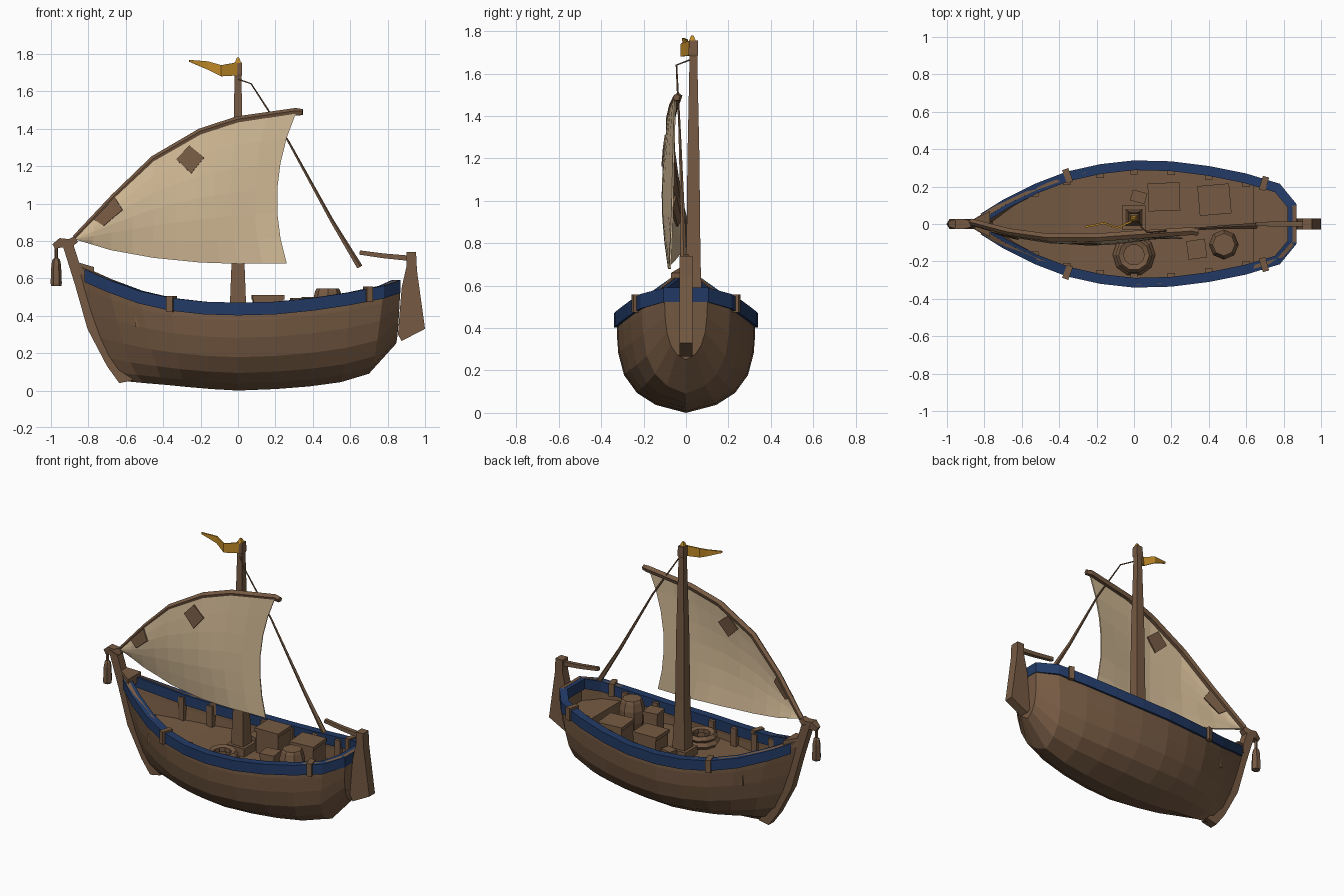
import bpy, bmesh, math
from mathutils import Vector, Matrix

if "Cube" in bpy.data.objects:
    bpy.data.objects.remove(bpy.data.objects["Cube"])


def material(name, rgb):
    m = bpy.data.materials.new(name)
    m.diffuse_color = (*rgb, 1)
    m.use_nodes = True
    m.node_tree.nodes["Principled BSDF"].inputs["Base Color"].default_value = m.diffuse_color
    return m


WOOD = material("brown wood", (0.18, 0.102, 0.056))
BLUE = material("navy paint", (0.016, 0.042, 0.13))
CANVAS = material("cream canvas", (0.66, 0.50, 0.31))
GOLD = material("gold", (0.52, 0.25, 0.02))


def make(name, verts, faces, mat, fix=True):
    me = bpy.data.meshes.new(name)
    me.from_pydata([tuple(v) for v in verts], [], faces)
    if fix:
        bm = bmesh.new()
        bm.from_mesh(me)
        bmesh.ops.recalc_face_normals(bm, faces=bm.faces)
        bm.to_mesh(me)
        bm.free()
    me.materials.append(mat)
    ob = bpy.data.objects.new(name, me)
    bpy.context.collection.objects.link(ob)
    return ob


def solidify(ob, t, offset=0):
    mod = ob.modifiers.new("thickness", 'SOLIDIFY')
    mod.thickness, mod.offset = t, offset


def loft(name, rings, mat):
    """Closed rings of equal length, skinned and capped."""
    n = len(rings[0])
    faces = [(i * n + j, i * n + (j + 1) % n, (i + 1) * n + (j + 1) % n, (i + 1) * n + j)
             for i in range(len(rings) - 1) for j in range(n)]
    faces += [tuple(range(n)), tuple(range((len(rings) - 1) * n, len(rings) * n))]
    return make(name, [v for r in rings for v in r], faces, mat)


def sweep(name, path, radii, mat, sides=6, turn=0.0):
    pts = [Vector(p) for p in path]
    rings = []
    for i, p in enumerate(pts):
        d = (pts[min(i + 1, len(pts) - 1)] - pts[max(i - 1, 0)]).normalized()
        a = d.cross(Vector((0, 1, 0))).normalized()
        b = d.cross(a)
        rings.append([p + radii[i] * (a * math.cos(t) + b * math.sin(t))
                      for t in (turn + 2 * math.pi * k / sides for k in range(sides))])
    return loft(name, rings, mat)


def prism_y(name, pts, half, mat):
    return loft(name, [[(x, s * half, z) for x, z in pts] for s in (-1, 1)], mat)


def box(name, c, s, mat=WOOD, rot=0):
    R = Matrix.Rotation(math.radians(rot), 3, 'Z')
    return loft(name, [[Vector(c) + R @ Vector((a * s[0] / 2, b * s[1] / 2, h * s[2] / 2))
                        for a, b in ((-1, -1), (1, -1), (1, 1), (-1, 1))] for h in (-1, 1)], mat)


def interp(t, pts):
    for (t0, a), (t1, b) in zip(pts, pts[1:]):
        if t <= t1:
            return a + (b - a) * (t - t0) / (t1 - t0)
    return pts[-1][1]


# Hull stations: rail x, half width, rail z, keel x, keel z
ST = [(-.86, .025, .67, -.60, .05), (-.70, .13, .595, -.50, .04), (-.53, .215, .533, -.38, .03),
      (-.36, .28, .495, -.28, .02), (-.18, .32, .475, -.14, .008), (0, .34, .47, 0, 0),
      (.2, .335, .475, .2, .008), (.4, .31, .495, .38, .022), (.6, .27, .525, .55, .045),
      (.78, .215, .56, .70, .09), (.87, .105, .59, .845, .25)]
SEC = [(0, 0), (.08, .42), (.2, .68), (.38, .86), (.6, .94), (.8, .96), (1, .95)]


def hull_pt(s, f, side=1, k=1.0):
    xs, w, zs, xk, zk = s
    return Vector((xk + (xs - xk) * f ** .6, side * k * w * interp(f, SEC), zk + (zs - zk) * f))


# Hull shell
rings = [[hull_pt(s, f) for f, _ in reversed(SEC)] + [hull_pt(s, f, -1) for f, _ in SEC[1:]] for s in ST]
n = len(rings[0])
faces = [(i * n + j, (i + 1) * n + j, (i + 1) * n + j + 1, i * n + j + 1)
         for i in range(len(ST) - 1) for j in range(n - 1)]
faces.append(tuple(reversed(range((len(ST) - 1) * n, len(ST) * n))))
hull = make("hull", [v for r in rings for v in r], faces, WOOD, fix=False)
solidify(hull, .025, -1)

# Deck and stern bench
deck = []
for s in ST:
    z = .345 + max(0, -s[0] - .4) * .15
    f = (z - s[4]) / (s[2] - s[4])
    deck += [hull_pt(s, f, 1, .95), hull_pt(s, f, -1, .95)]
make("deck", deck, [(2 * i, 2 * i + 2, 2 * i + 3, 2 * i + 1) for i in range(len(ST) - 1)], WOOD)
plan = [(.64, .22), (.76, .18), (.85, .08), (.85, -.08), (.76, -.18), (.64, -.22)]
loft("stern_bench", [[(x, y, z) for x, y in plan] for z in (.345, .44)], WOOD)

# Blue rail swept around the sheer
edge = [(-.82, .055, .648)] + [s[:3] for s in ST[1:]]
edge = [Vector(p) for p in edge] + [Vector((p[0], -p[1], p[2])) for p in reversed(edge)]
rings = []
for i, p in enumerate(edge):
    d = edge[min(i + 1, len(edge) - 1)] - edge[max(i - 1, 0)]
    inward = Vector((d.y, -d.x, 0)).normalized() * .052
    down = Vector((0, 0, -.068))
    rings.append([p, p + inward, p + inward + down, p + down])
loft("rail", rings, BLUE)

# Rail clamps and inner ribs, both sides
for side in (1, -1):
    for x, y, z, r in ((-.355, .258, .463, 20), (.695, .217, .515, -17)):
        box("rail_clamp", (x, side * y, z), (.035, .075, .085), WOOD, side * r)
    for s in ST[2:9]:
        box("rib", (s[0], side * (s[1] * .95 - .04), (s[2] + .33) / 2), (.04, .035, s[2] - .35))

# Bow: stem post, breasthook, head and hanging lantern
prism_y("stem_post", [(-.945, .80), (-.87, .56), (-.805, .33), (-.70, .13), (-.635, .04), (-.56, .055),
                      (-.64, .16), (-.74, .36), (-.81, .56), (-.88, .78)], .028, WOOD)
loft("breasthook", [[(-.87, -.02, z), (-.77, -.07, z - .03), (-.77, .07, z - .03), (-.87, .02, z)]
                    for z in (.63, .69)], WOOD)
sweep("stem_head", [(-.985, 0, .77), (-.95, 0, .79), (-.90, 0, .785), (-.865, 0, .81)],
      [.02, .036, .036, .024], WOOD, 4, math.pi / 4)
sweep("lantern", [(-.972, 0, z) for z in (.56, .575, .67, .70, .71, .78)],
      [.027, .03, .026, .02, .01, .01], WOOD, 6)

# Stern: rudder and tiller
prism_y("rudder", [(.90, .74), (.952, .74), (.957, .64), (1.0, .33), (.875, .265), (.855, .30), (.875, .55),
                   (.90, .66)], .03, WOOD)
sweep("tiller", [(.92, 0, .707), (.78, 0, .72), (.65, 0, .738)], [.02, .018, .016], WOOD, 4, math.pi / 4)

# Mast with step, cap and pennant
box("mast_step", (0, .035, .37), (.13, .13, .06))
sweep("mast", [(0, .035, z) for z in (.345, .48, .72, 1.2, 1.6, 1.68, 1.69, 1.755)],
      [.068, .06, .047, .04, .028, .026, .032, .03], WOOD, 4, math.pi / 4)
sweep("mast_cap", [(0, .03, 1.75), (0, .03, 1.78)], [.025, .008], GOLD, 4, math.pi / 4)
flag = [(0, .02, 1.755), (0, .02, 1.685), (-.09, -.02, 1.74), (-.09, -.02, 1.68),
        (-.16, .005, 1.76), (-.16, .005, 1.715), (-.26, -.015, 1.768), (-.26, -.015, 1.758)]
solidify(make("pennant", flag, [(0, 1, 3, 2), (2, 3, 5, 4), (4, 5, 7, 6)], GOLD), .01)

# Sail surface between the curved yard and the foot
YARD = [Vector(p) for p in ((-.87, 0, .81), (-.66, -.055, 1.03), (-.45, -.085, 1.23), (-.2, -.085, 1.375),
                            (.0, -.07, 1.44), (.31, -.05, 1.485))]
FOOT = [Vector(p) for p in ((-.87, 0, .81), (-.68, -.035, .752), (-.45, -.06, .71), (-.2, -.075, .685),
                            (0, -.085, .678), (.26, -.08, .68))]


def sail_pt(u, v):
    a, b = (interp(u, [(i / 5, p) for i, p in enumerate(c)]) for c in (YARD, FOOT))
    p = a.lerp(b, v)
    p.x -= .075 * 4 * v * (1 - v) * u ** 3
    p.y -= .03 * math.sin(math.pi * u) * math.sin(math.pi * v) + .008 * math.sin(9 * u + 3 * v) * v
    return p


N, M = 10, 6
grid = [sail_pt(i / N, j / M) for i in range(N + 1) for j in range(M + 1)]
solidify(make("sail", grid, [(i * (M + 1) + j, (i + 1) * (M + 1) + j, (i + 1) * (M + 1) + j + 1,
                              i * (M + 1) + j + 1) for i in range(N) for j in range(M)], CANVAS), .008)
sweep("yard", [p + Vector((0, .012, .004)) for p in YARD] + [(.345, -.045, 1.487)],
      [.018, .02, .022, .023, .023, .022, .018], WOOD, 5)

# Sewn patches, laid on the nearest point of the sail
samples = [sail_pt(i / 60, j / 40) for i in range(61) for j in range(41)]
for corners in (((-.33, 1.235), (-.26, 1.31), (-.18, 1.245), (-.25, 1.16)),
                ((-.77, .915), (-.655, 1.03), (-.615, .965), (-.715, .88))):
    pts = [(x, min(samples, key=lambda p: (p.x - x) ** 2 + (p.z - z) ** 2).y, z) for x, z in corners]
    solidify(make("sail_patch", pts, [(0, 1, 2, 3)], WOOD), .024)

# Stay from the masthead down to the stern
sweep("stay", [(0, .02, 1.665), (.07, -.045, 1.64), (.27, -.03, 1.33), (.5, -.015, .91), (.65, -.01, .66)],
      [.004, .004, .006, .011, .017], WOOD, 5)

# Cargo: crates with lids, barrel and rope coils
for x, y, sx, sy, top, r in ((.16, .145, .17, .15, .51, 2), (.43, .13, .17, .16, .50, 5),
                             (.335, -.135, .10, .10, .495, 8), (.025, .145, .08, .06, .42, -15)):
    box("crate", (x, y, (top + .33) / 2), (sx * .94, sy * .94, top - .34), WOOD, r)
    box("crate_lid", (x, y, top - .012), (sx, sy, .024), WOOD, r)
sweep("barrel", [(.48, -.11, z) for z in (.34, .40, .48, .53, .545)], [.062, .078, .08, .068, .06], WOOD, 8)
for z, R in ((.37, .09), (.405, .075)):
    bpy.ops.mesh.primitive_torus_add(major_segments=10, minor_segments=5, major_radius=R,
                                     minor_radius=.024, location=(0, -.165, z))
    coil = bpy.context.object
    coil.name = "rope_coil"
    coil.data.materials.append(WOOD)
    for p in coil.data.polygons:
        p.use_smooth = False
